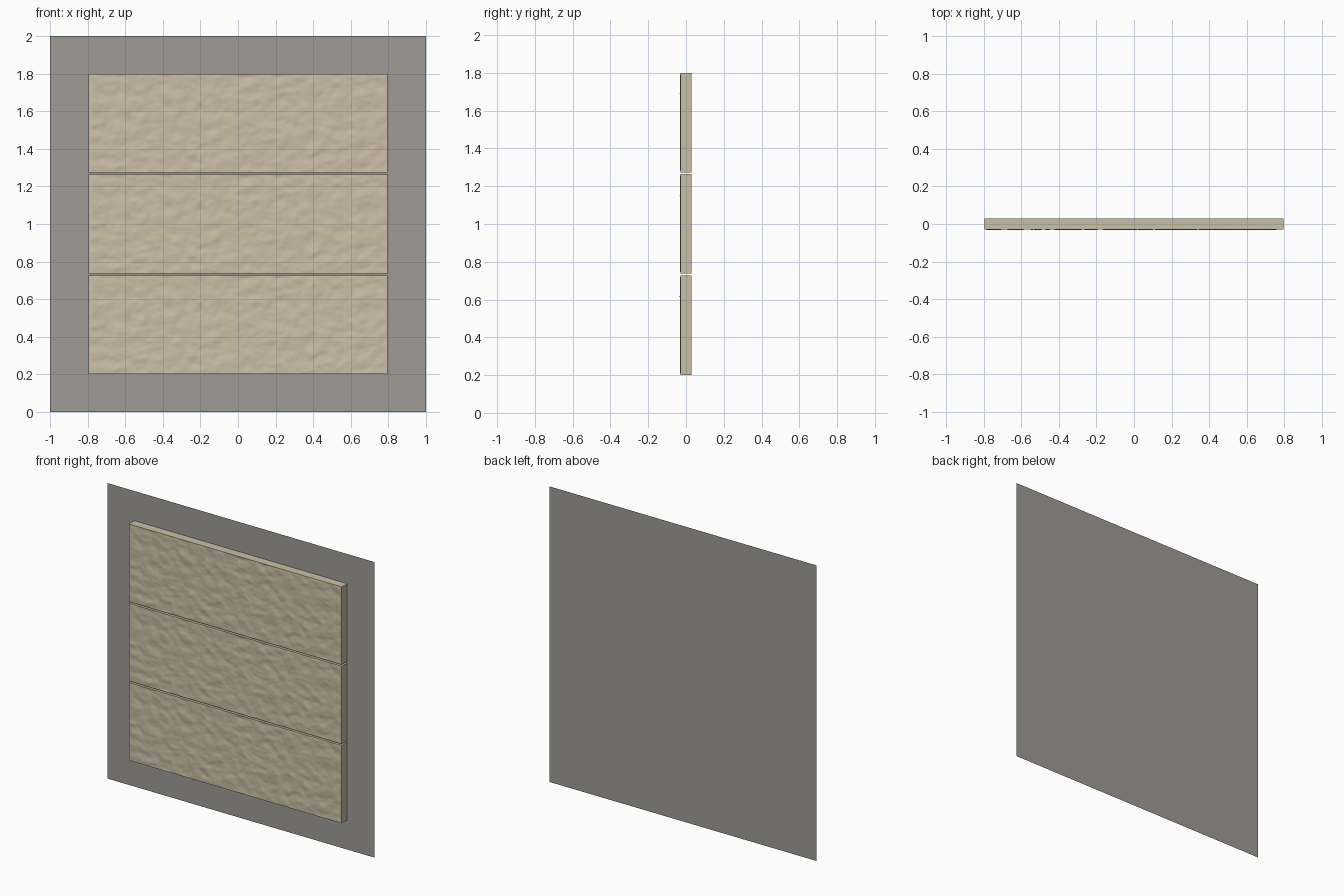
import bpy, bmesh, math
from mathutils import Vector, noise

if "Cube" in bpy.data.objects:
    bpy.data.objects.remove(bpy.data.objects["Cube"])


def material(name, rgb):
    m = bpy.data.materials.new(name)
    m.diffuse_color = (*rgb, 1)
    m.use_nodes = True
    m.node_tree.nodes["Principled BSDF"].inputs["Base Color"].default_value = m.diffuse_color
    return m


stone = material("sandy beige", (0.60, 0.52, 0.38))
grey = material("warm grey", (0.35, 0.33, 0.30))

W, H, GAP = 1.594, 0.5267, 0.01     # plank width, height, joint
FRONT, BACK = -0.029, 0.029
NX, NZ = 200, 66                    # relief resolution


def link(name, bm, mat):
    me = bpy.data.meshes.new(name)
    bm.to_mesh(me)
    bm.free()
    me.materials.append(mat)
    ob = bpy.data.objects.new(name, me)
    bpy.context.collection.objects.link(ob)
    return ob


def relief(x, z):
    # fine rough-plaster bumps
    p = Vector((x * 15, z * 20, 3.7))
    return 0.0042 * noise.noise(p) + 0.0018 * noise.noise(p * 2.1)


def plank(name, z0):
    bm = bmesh.new()
    grid = [[None] * (NZ + 1) for _ in range(NX + 1)]
    for i in range(NX + 1):
        for j in range(NZ + 1):
            x, z = (i / NX - 0.5) * W, j / NZ * H
            fade = min(1, min(i, NX - i, j, NZ - j) / 2)
            grid[i][j] = bm.verts.new((x, FRONT + fade * relief(x, z), z + z0))
    for i in range(NX):
        for j in range(NZ):
            bm.faces.new((grid[i][j], grid[i + 1][j], grid[i + 1][j + 1], grid[i][j + 1]))
    # straight sides and a closed back
    rim = [e for e in bm.edges if e.is_boundary]
    out = bmesh.ops.extrude_edge_only(bm, edges=rim)["geom"]
    for v in out:
        if isinstance(v, bmesh.types.BMVert):
            v.co.y = BACK
    bmesh.ops.holes_fill(bm, edges=[e for e in bm.edges if e.is_boundary], sides=0)
    bmesh.ops.recalc_face_normals(bm, faces=bm.faces)
    ob = link(name, bm, stone)
    bpy.ops.object.select_all(action='DESELECT')
    ob.select_set(True)
    bpy.context.view_layer.objects.active = ob
    bpy.ops.object.shade_smooth_by_angle(angle=math.radians(50))


# three stacked textured planks
for k, name in enumerate(("lower_plank", "middle_plank", "upper_plank")):
    plank(name, 0.2 + k * (H + GAP))

# flat backing sheet
bm = bmesh.new()
bm.faces.new([bm.verts.new((x, 0.0305, z)) for x, z in ((-1, 0), (1, 0), (1, 2), (-1, 2))])
link("backing_sheet", bm, grey)
